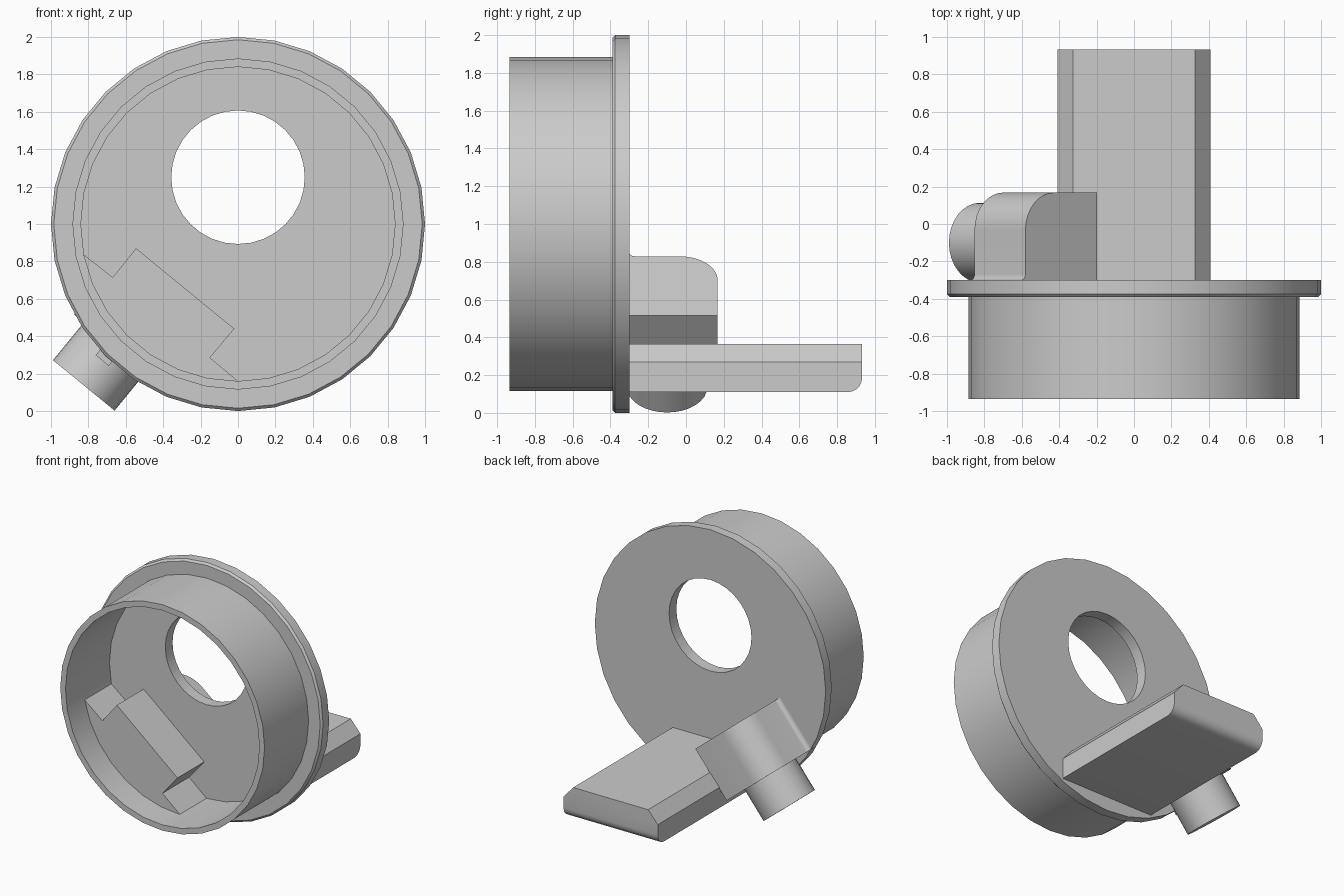
import bpy, bmesh
from math import sin, cos, pi, radians
from mathutils import Vector, Matrix

if "Cube" in bpy.data.objects:
    bpy.data.objects.remove(bpy.data.objects["Cube"])

CENTRE = Vector((0, 0, 1.0))
D = Vector((0.774, 0, -0.633)).normalized()   # along the clip
N = Vector((-D.z, 0, D.x)) * -1               # outward, lower left
Y = Vector((0, 1, 0))


def finish(name, bm):
    bmesh.ops.remove_doubles(bm, verts=bm.verts, dist=1e-5)
    bmesh.ops.recalc_face_normals(bm, faces=bm.faces)
    me = bpy.data.meshes.new(name)
    bm.to_mesh(me)
    bm.free()
    ob = bpy.data.objects.new(name, me)
    bpy.context.collection.objects.link(ob)
    return ob


def smooth(ob):
    bpy.ops.object.select_all(action='DESELECT')
    ob.select_set(True)
    bpy.context.view_layer.objects.active = ob
    bpy.ops.object.shade_smooth_by_angle(angle=radians(30))


def prism(name, points, sweep):
    """Extrude a closed 3D outline along a vector."""
    bm = bmesh.new()
    face = bm.faces.new([bm.verts.new(p) for p in points])
    res = bmesh.ops.extrude_face_region(bm, geom=[face], use_keep_orig=True)
    moved = [g for g in res['geom'] if isinstance(g, bmesh.types.BMVert)]
    bmesh.ops.translate(bm, verts=moved, vec=sweep)
    return finish(name, bm)


def cylinder(name, start, axis, length, radius, sides=32):
    u = Y if abs(axis.y) < 0.9 else Vector((0, 0, 1))
    v = axis.cross(u)
    ring = [start + radius * (cos(a) * u + sin(a) * v)
            for a in (2 * pi * i / sides for i in range(sides))]
    return prism(name, ring, axis * length)


def arc(cx, cy, r, a0, a1, n):
    return [(cx + r * cos(radians(a0 + (a1 - a0) * i / n)),
             cy + r * sin(radians(a0 + (a1 - a0) * i / n))) for i in range(n + 1)]


# cup with flange, turned about the y axis
profile = [(0, -0.30), (1, -0.30), (1, -0.375), (0.985, -0.39), (0.885, -0.39),
           (0.885, -0.935), (0.84, -0.935), (0.84, -0.39), (0, -0.39)]
bm = bmesh.new()
vs = [bm.verts.new((0, y, 1 + r)) for r, y in profile]
es = [bm.edges.new(p) for p in zip(vs, vs[1:])]
bmesh.ops.spin(bm, geom=vs + es, cent=CENTRE, axis=Y, angle=2 * pi, steps=32)
cup = finish("flanged_cup", bm)

# round opening through the plate
cutter = cylinder("opening_cutter", Vector((0, -0.6, 1.25)), Y, 0.6, 0.357)
cutter.hide_render = True
mod = cup.modifiers.new("opening", 'BOOLEAN')
mod.operation = 'DIFFERENCE'
mod.solver = 'EXACT'
mod.object = cutter
bpy.context.view_layer.objects.active = cup
bpy.ops.object.modifier_apply(modifier=mod.name)
bpy.data.objects.remove(cutter)
smooth(cup)

# stepped block inside the cup
steps = [(0, 0.16), (-0.15, 0.285), (-0.02, 0.44), (-0.545, 0.87), (-0.67, 0.715)]
rim = arc(0, 1, 0.843, 191, 269, 10)
prism("inner_block", [Vector((x, -0.72, z)) for x, z in steps + rim], Y * 0.36)

# flat arm: chamfered top, far lower edge rounded
section = [(-0.408, 0.11), (0.408, 0.11), (0.408, 0.27),
           (0.325, 0.365), (-0.325, 0.365), (-0.408, 0.27)]
arm = prism("flat_arm", [Vector((x, -0.32, z)) for x, z in section], Y * 1.252)
bm = bmesh.new()
bm.from_mesh(arm.data)
edge = [e for e in bm.edges if all(v.co.y > 0.9 and v.co.z < 0.12 for v in e.verts)]
bmesh.ops.bevel(bm, geom=edge, offset=0.075, segments=5, profile=0.5, affect='EDGES')
bm.to_mesh(arm.data)
bm.free()
smooth(arm)

# clip block with one rounded corner and a small fillet at the plate
outline = ([(0.153, -0.32), (0.153, 0.168)] + arc(-0.141, -0.032, 0.2, 90, 180, 8)
           + arc(-0.371, -0.27, 0.03, 0, -90, 4) + [(-0.371, -0.32)])
smooth(prism("clip_block", [CENTRE + N * 0.50 + D * d + Y * y for d, y in outline], N * 0.43))

# round post and its small front rib
smooth(cylinder("round_post", CENTRE + N * 0.85 - D * 0.092 - Y * 0.10, N, 0.34, 0.213))
rib = [(-0.145, -0.36), (-0.055, -0.36), (-0.055, -0.22), (-0.145, -0.22)]
prism("post_rib", [CENTRE + N * 0.94 + D * d + Y * y for d, y in rib], N * 0.085)
